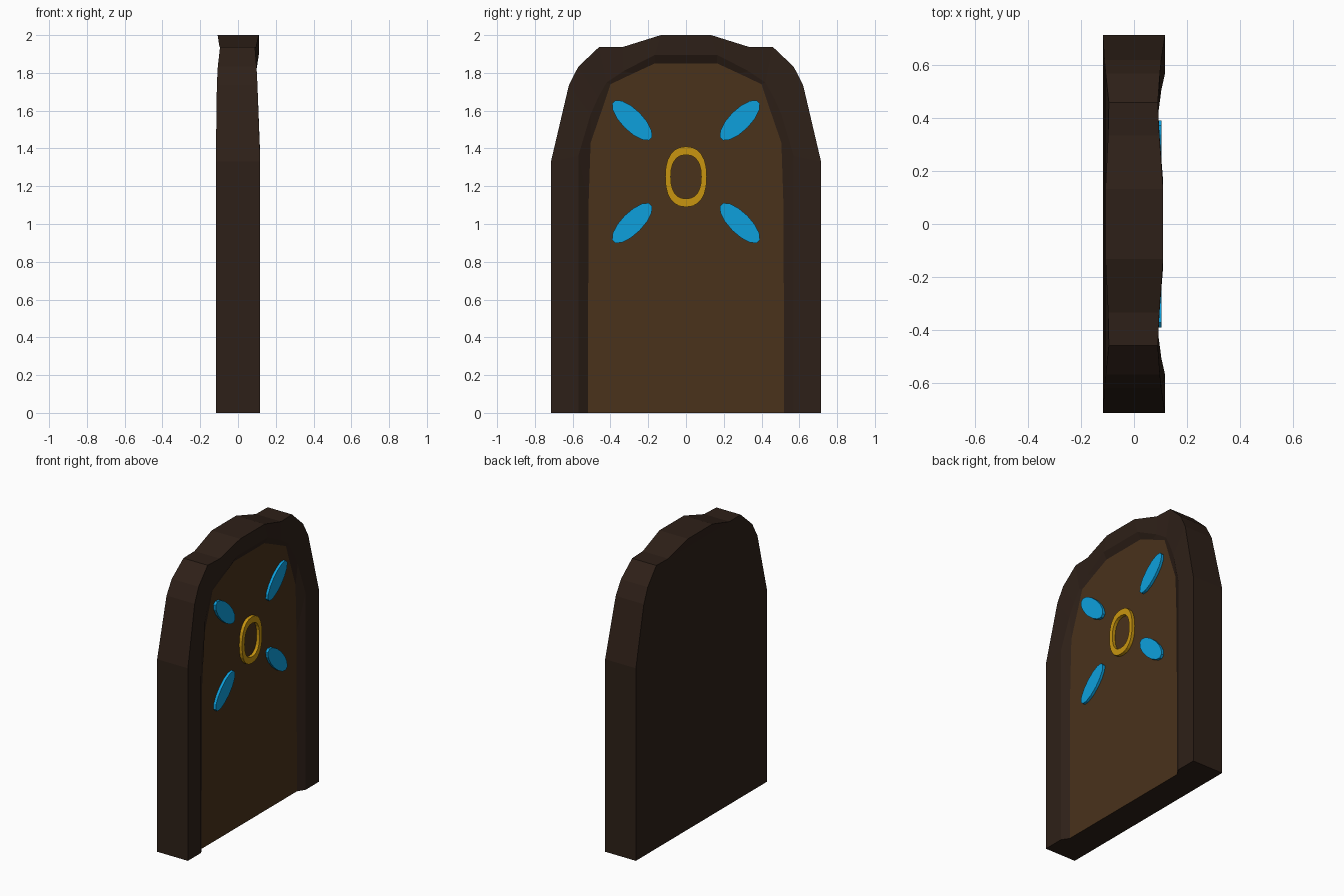
import bpy, bmesh
from math import cos, sin, pi, radians

if "Cube" in bpy.data.objects:
    bpy.data.objects.remove(bpy.data.objects["Cube"])


def material(name, rgb):
    m = bpy.data.materials.new(name)
    m.diffuse_color = (*rgb, 1)
    m.use_nodes = True
    m.node_tree.nodes["Principled BSDF"].inputs["Base Color"].default_value = m.diffuse_color
    return m


DARK = material("dark_wood", (0.027, 0.0144, 0.009))
WOOD = material("warm_wood", (0.067, 0.032, 0.011))
BLUE = material("blue", (0.004, 0.35, 0.72))
GOLD = material("gold", (0.58, 0.30, 0.005))


def finish(bm, name, mat):
    bmesh.ops.recalc_face_normals(bm, faces=bm.faces[:])
    me = bpy.data.meshes.new(name)
    bm.to_mesh(me)
    bm.free()
    me.materials.append(mat)
    ob = bpy.data.objects.new(name, me)
    bpy.context.collection.objects.link(ob)
    return ob


def arch(bm, half):
    """Vertices of a full arch from its right half, foot to crown: (x, y, z)."""
    right = [bm.verts.new(p) for p in half]
    left = [bm.verts.new((x, -y, z)) for x, y, z in half]
    return right + left[::-1]


def bridge(bm, a, b, closed=False):
    n = len(a)
    for i in range(n if closed else n - 1):
        j = (i + 1) % n
        bm.faces.new((a[i], a[j], b[j], b[i]))


def fill_arch(bm, ring):
    """Fill an arch with strips between its left and right sides."""
    n = len(ring)
    for i in range(n // 2 - 1):
        bm.faces.new((ring[i], ring[i + 1], ring[n - 2 - i], ring[n - 1 - i]))


# Half profiles: outer outline, front inner edge, panel edge
outer = [(.715, 0), (.715, 1.33), (.62, 1.735), (.57, 1.833), (.46, 1.937), (.335, 1.937), (.133, 2)]
back_x = [-.1175, -.1175, -.112, -.107, -.095, -.098, -.108]
front_x = [.1175, .1175, .103, .098, .09, .096, .11]
inner = [(.57, 0), (.57, 1.36), (.505, 1.58), (.465, 1.67), (.42, 1.75), (.33, 1.81), (.165, 1.895)]
inner_x = [.1175, .1175, .103, .098, .092, .097, .11]
edge = [(.52, 0), (.516, 1.1), (.505, 1.43), (.45, 1.59), (.40, 1.74), (.28, 1.797), (.165, 1.85)]
PANEL_X = .086

# Frame with solid back and chamfered opening
bm = bmesh.new()
rings = [arch(bm, [(x, *p) for x, p in zip(xs, pts)])
         for xs, pts in ((back_x, outer), (front_x, outer), (inner_x, inner), ([PANEL_X] * 7, edge))]
for a, b in zip(rings, rings[1:]):
    bridge(bm, a, b)
fill_arch(bm, rings[0])
bm.faces.new([r[0] for r in rings] + [r[-1] for r in rings[::-1]])
finish(bm, "door_frame", DARK)

# Recessed panel
bm = bmesh.new()
face = arch(bm, [(PANEL_X, *p) for p in edge])
rear = arch(bm, [(PANEL_X - .03, y, z + (.001 if z == 0 else 0)) for y, z in edge])
bridge(bm, face, rear, closed=True)
fill_arch(bm, face)
fill_arch(bm, rear)
finish(bm, "door_panel", WOOD)


# Leaf-shaped inlays around the ring
def leaf(name, cy, cz, angle, a=.141, b=.056, n=14):
    bm = bmesh.new()
    loops = []
    for x in (PANEL_X - .005, .104):
        loop = []
        for i in range(n):
            t = 2 * pi * (i + .5) / n
            u, v = a * cos(t), b * sin(t)
            loop.append(bm.verts.new((x, cy + u * cos(angle) - v * sin(angle),
                                      cz + u * sin(angle) + v * cos(angle))))
        bm.faces.new(loop)
        loops.append(loop)
    bridge(bm, *loops, closed=True)
    finish(bm, name, BLUE)


for sy, side in ((1, "right"), (-1, "left")):
    for sz, level in ((1, "upper"), (-1, "lower")):
        leaf(f"leaf_{level}_{side}", sy * .285, 1.277 + sz * .272, radians(45 * sy * sz))

# Oval ring
bm = bmesh.new()


def oval(x, a, b, n=24, e=.85):
    loop = []
    for i in range(n):
        c, s = cos(2 * pi * i / n), sin(2 * pi * i / n)
        loop.append(bm.verts.new((x, a * abs(c) ** e * (1 if c > 0 else -1),
                                  1.25 + b * abs(s) ** e * (1 if s > 0 else -1))))
    return loop


loops = [oval(PANEL_X - .005, .11, .16), oval(.108, .11, .16),
         oval(.108, .081, .116), oval(PANEL_X - .005, .081, .116)]
for k in range(4):
    bridge(bm, loops[k], loops[(k + 1) % 4], closed=True)
finish(bm, "oval_ring", GOLD)
